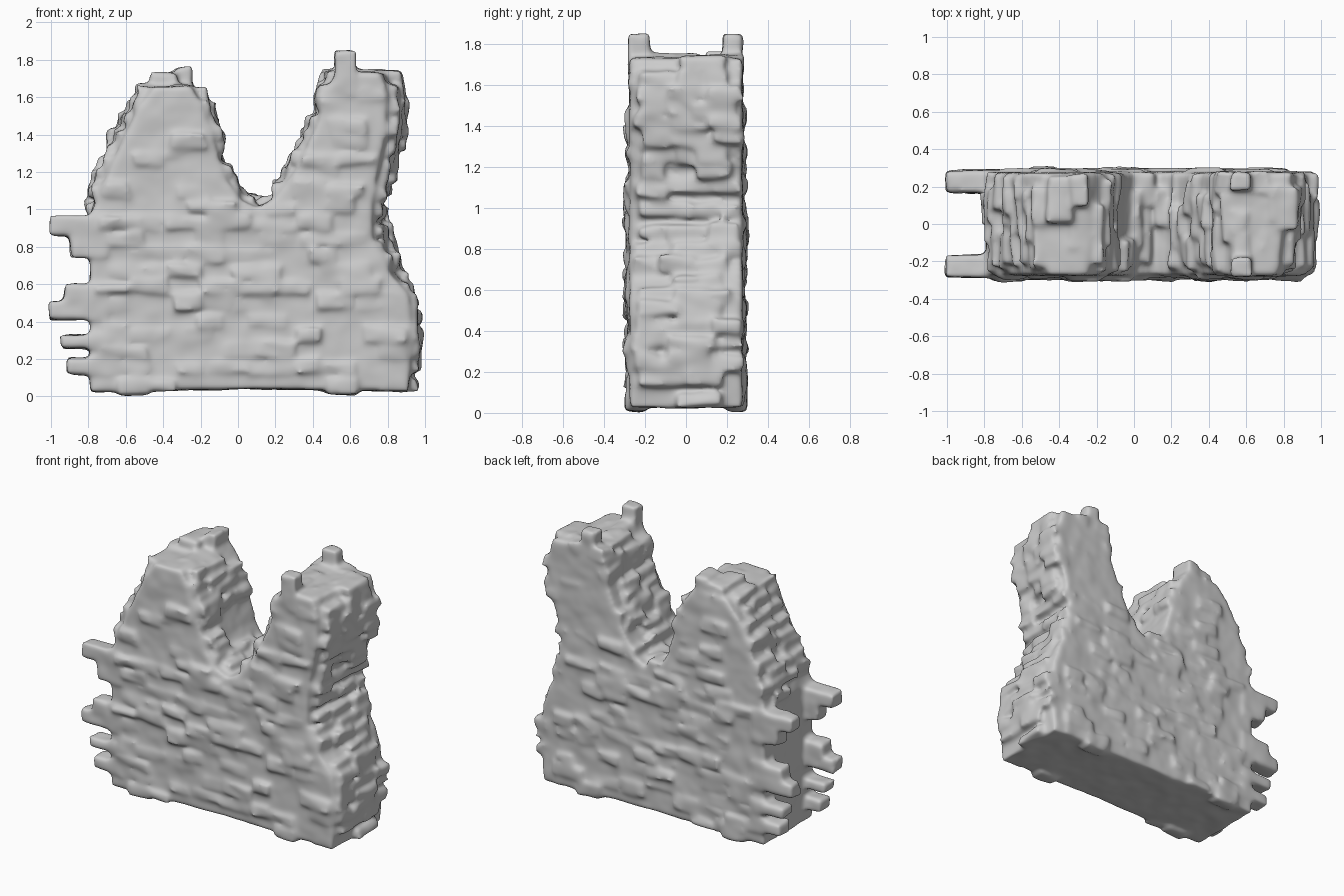
import bpy, bmesh, random
from mathutils import Vector

if "Cube" in bpy.data.objects:
    bpy.data.objects.remove(bpy.data.objects["Cube"])

random.seed(11)

# Wall outline: front x, z and the x shift at the back face
OUTLINE = [
    (-0.79, 0.025, 0), (-0.79, 0.97, 0), (-0.72, 1.14, -0.04), (-0.62, 1.36, -0.06),
    (-0.54, 1.53, -0.06), (-0.45, 1.655, -0.05), (-0.25, 1.66, 0.02), (-0.20, 1.57, 0.03),
    (-0.13, 1.36, 0.03), (-0.07, 1.17, 0.03), (0.0, 1.06, 0.01), (0.10, 1.01, 0),
    (0.21, 1.07, -0.01), (0.32, 1.23, -0.02), (0.41, 1.43, -0.02), (0.47, 1.62, -0.02),
    (0.53, 1.74, -0.02), (0.76, 1.73, 0.08), (0.80, 1.60, 0.08), (0.78, 1.38, 0.09),
    (0.75, 1.22, 0.07), (0.72, 1.05, 0.06), (0.72, 0.84, 0.08), (0.79, 0.69, 0.08),
    (0.91, 0.54, 0.01), (0.93, 0.30, 0), (0.91, 0.025, 0), (0.08, 0.04, 0),
]
HALF = 0.275
bm = bmesh.new()


def section(y, inset=0.0):
    t = (y + HALF) / (2 * HALF)
    return [Vector((x + s * t, y, z)) for x, z, s in OUTLINE]


def brick(x0, x1, y0, y1, z0, z1, jitter=0.012):
    c = Vector(((x0 + x1) / 2, (y0 + y1) / 2, (z0 + z1) / 2))
    for v in bmesh.ops.create_cube(bm, size=1)["verts"]:
        p = Vector((v.co.x * (x1 - x0), v.co.y * (y1 - y0), v.co.z * (z1 - z0)))
        v.co = c + p + Vector([random.uniform(-jitter, jitter) for _ in range(3)])


def inside(x, z):
    hit = False
    for i, a in enumerate(OUTLINE):
        b = OUTLINE[i - 1]
        if (a[1] > z) != (b[1] > z):
            if x < a[0] + (z - a[1]) * (b[0] - a[0]) / (b[1] - a[1]):
                hit = not hit
    return hit


# Solid core
front = [bm.verts.new(p) for p in section(-HALF)]
back = [bm.verts.new(p) for p in section(HALF)]
bm.faces.new(front)
bm.faces.new(back[::-1])
for i in range(len(front)):
    j = (i + 1) % len(front)
    bm.faces.new((front[j], front[i], back[i], back[j]))
bmesh.ops.recalc_face_normals(bm, faces=bm.faces)

# Slightly raised bricks in courses on the front and back faces
for side in (-1, 1):
    for row in range(20):
        z = 0.035 + row * 0.086
        x = -0.78 + random.uniform(0, 0.1)
        while x < 0.95:
            w = random.uniform(0.12, 0.26)
            ok = all(inside(px, pz) for px in (x + 0.01, x + w - 0.01) for pz in (z, z + 0.05))
            if ok and random.random() < 0.7:
                y = side * (HALF + random.uniform(0.004, 0.028))
                inner = side * 0.2
                brick(x, x + w, min(y, inner), max(y, inner), z,
                      z + random.uniform(0.05, 0.085))
            x += w + 0.015

# Rough bricks poking out of the broken edges and the right end
for k in range(1, 26):
    a, b = OUTLINE[k], OUTLINE[k + 1]
    length = Vector((b[0] - a[0], b[1] - a[1])).length
    flat_top = k in (5, 16)
    steps = max(1, round(length / 0.085))
    for n in range(steps):
        t = (n + 0.5) / steps
        y = random.uniform(-0.26, -0.21)
        while y < 0.17:
            y1 = min(y + random.uniform(0.1, 0.24), 0.275)
            u = (y + y1) / 2 / (2 * HALF) + 0.5
            x = a[0] + (b[0] - a[0]) * t + u * (a[2] + (b[2] - a[2]) * t)
            z = a[1] + (b[1] - a[1]) * t + random.uniform(-0.015, 0.015)
            if flat_top:
                brick(x - 0.04, x + 0.04, y, y1, z - 0.08, z + random.uniform(-0.01, 0.015))
            elif random.random() < 0.85:
                r = random.uniform(0.03, 0.06)
                brick(x - r, x + r, y, y1, z - 0.038, z + 0.032, 0.014)
            y = y1 + 0.01

# Toothing bricks on the left end, and posts on the peaks, mirrored front to back
TEETH = [(-1.0, 0.86, 0.965), (-0.89, 0.74, 0.87), (-0.925, 0.51, 0.60),
         (-1.0, 0.41, 0.505), (-0.94, 0.255, 0.33), (-0.91, 0.115, 0.205)]
for side in (-1, 1):
    y0, y1 = sorted((side * 0.165, side * 0.288))
    for x, z0, z1 in TEETH:
        brick(x - 0.008, -0.70, y0, y1, z0, z1, 0.006)
    p0, p1 = sorted((side * 0.18, side * 0.28))
    brick(0.515, 0.63, p0, p1, 1.6, 1.85, 0.006)
    # Uneven bottom lip
    for x in (-0.64, 0.48):
        e0, e1 = sorted((side * 0.2, side * 0.295))
        brick(x, x + 0.16, e0, e1, 0.008, 0.09, 0.006)
# Broken bricks on the left peak
brick(-0.33, -0.24, 0.10, 0.26, 1.6, 1.765)
brick(-0.47, -0.33, 0.0, 0.26, 1.6, 1.725)

mesh = bpy.data.meshes.new("ruined_brick_wall")
bm.to_mesh(mesh)
bm.free()
wall = bpy.data.objects.new("ruined_brick_wall", mesh)
bpy.context.collection.objects.link(wall)

# Fuse, dent and weather the bricks
fuse = wall.modifiers.new("fuse", 'REMESH')
fuse.mode = 'VOXEL'
fuse.voxel_size = 0.014
fuse.use_smooth_shade = True
dent_noise = bpy.data.textures.new("dents", 'CLOUDS')
dent_noise.noise_scale = 0.11
dents = wall.modifiers.new("dents", 'DISPLACE')
dents.texture = dent_noise
dents.texture_coords = 'LOCAL'
dents.strength = 0.02
dents.mid_level = 0.5
worn = wall.modifiers.new("worn", 'SMOOTH')
worn.factor = 0.5
worn.iterations = 14
